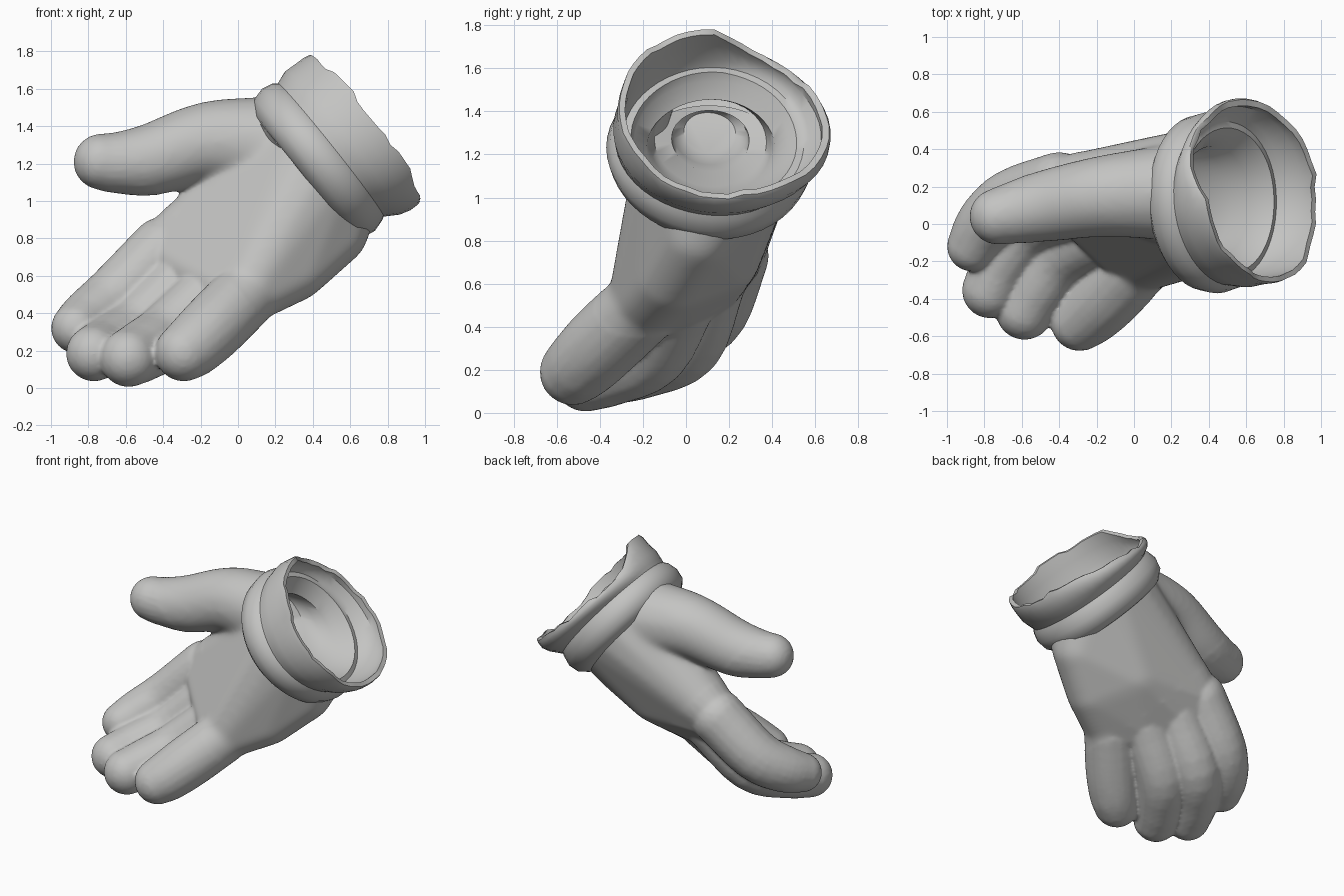
import bpy, bmesh, math, random
from mathutils import Vector

random.seed(4)
if "Cube" in bpy.data.objects:
    bpy.data.objects.remove(bpy.data.objects["Cube"], do_unlink=True)

# One grey fabric colour
grey = bpy.data.materials.new("grey_fabric")
grey.use_nodes = True
grey.diffuse_color = (0.55, 0.55, 0.54, 1)
grey.node_tree.nodes["Principled BSDF"].inputs["Base Color"].default_value = grey.diffuse_color

# Wrist frame: centre, axis out of the opening, and the two cross directions
centre = Vector((0.43, 0.12, 1.22))
axis = Vector((0.78, 0.04, 0.62)).normalized()
up = Vector((-0.62, 0, 0.78)).normalized()
side = up.cross(axis).normalized()
if side.y < 0:
    side = -side

ball = bmesh.new()
bmesh.ops.create_icosphere(ball, subdivisions=3, radius=1)
unit = [v.co.copy() for v in ball.verts]
ball.free()

shell = bmesh.new()


def add_hull(balls):
    """Add the convex wrap around a set of (x, y, z, radius) balls."""
    bm = bmesh.new()
    for x, y, z, r in balls:
        for p in unit:
            bm.verts.new(Vector((x, y, z)) + p * r)
    bmesh.ops.convex_hull(bm, input=bm.verts[:])
    bmesh.ops.delete(bm, geom=[v for v in bm.verts if not v.link_faces], context='VERTS')
    bmesh.ops.recalc_face_normals(bm, faces=bm.faces[:])
    me = bpy.data.meshes.new("hull")
    bm.to_mesh(me)
    bm.free()
    shell.from_mesh(me)
    bpy.data.meshes.remove(me)


def add_limb(balls, steps=4):
    """Add a rounded limb along a smooth curve through the balls."""
    p = [Vector(b) for b in balls]
    p = [p[0] * 2 - p[1]] + p + [p[-1] * 2 - p[-2]]
    path = []
    for a, b, c, d in zip(p, p[1:], p[2:], p[3:]):
        for i in range(steps):
            t = i / steps
            path.append((b * 2 + (c - a) * t + (a * 2 - b * 5 + c * 4 - d) * t ** 2
                         + (b * 3 - a - c * 3 + d) * t ** 3) / 2)
    path.append(p[-2])
    for a, b in zip(path, path[1:]):
        add_hull([a, b])


def make_object(name, bm):
    me = bpy.data.meshes.new(name)
    bm.to_mesh(me)
    bm.free()
    me.materials.append(grey)
    ob = bpy.data.objects.new(name, me)
    bpy.context.collection.objects.link(ob)
    bpy.ops.object.select_all(action='DESELECT')
    ob.select_set(True)
    bpy.context.view_layer.objects.active = ob
    return ob


# Fingers, root to tip: index, middle, ring, little
fingers = [
    [(-0.4, 0.2, 0.73, 0.185), (-0.65, 0.12, 0.485, 0.175), (-0.79, 0.0, 0.375, 0.16), (-0.865, -0.12, 0.32, 0.135)],
    [(-0.27, 0.1, 0.6, 0.175), (-0.53, 0.0, 0.33, 0.175), (-0.69, -0.19, 0.23, 0.16), (-0.77, -0.355, 0.185, 0.15)],
    [(-0.12, -0.03, 0.53, 0.175), (-0.37, -0.16, 0.29, 0.175), (-0.51, -0.34, 0.2, 0.165), (-0.585, -0.465, 0.16, 0.155)],
    [(0.03, -0.21, 0.49, 0.18), (-0.13, -0.38, 0.33, 0.18), (-0.23, -0.475, 0.235, 0.17), (-0.29, -0.525, 0.19, 0.155)],
]
for f in fingers:
    add_limb(f)

# Thumb
add_limb([(0.2, 0.17, 1.3, 0.26), (-0.15, 0.15, 1.315, 0.22),
          (-0.45, 0.1, 1.225, 0.195), (-0.64, 0.06, 1.205, 0.165), (-0.73, 0.04, 1.21, 0.15)])

# Palm: knuckles, heel, back, thumb web and wrist ring wrapped together
wrist = []
for i in range(16):
    a = math.tau * i / 16
    p = centre + axis * 0.1 + (up * math.cos(a) + side * math.sin(a)) * 0.34
    wrist.append((p.x, p.y + 0.04, p.z, 0.05))
knuckles = [(*f[0][:3], 0.16) for f in fingers]
add_hull(knuckles + wrist + [(0.3, -0.07, 0.64, 0.18), (0.51, 0.05, 0.84, 0.19),
                             (0.12, 0.15, 0.74, 0.2), (-0.11, 0.2, 0.98, 0.18)])

# Fuse into one soft skin, smoothing the palm more than the fingers
hand = make_object("glove_hand", shell)
fuse = hand.modifiers.new("fuse", 'REMESH')
fuse.mode = 'VOXEL'
fuse.voxel_size = 0.014
bpy.ops.object.modifier_apply(modifier="fuse")
palm = hand.vertex_groups.new(name="palm")
palm.add([v.index for v in hand.data.vertices if (v.co - centre).dot(axis) > -0.78], 1, 'REPLACE')
for name, group, rounds in (("soften_palm", "palm", 40), ("soften", "", 4)):
    soften = hand.modifiers.new(name, 'SMOOTH')
    soften.factor = 0.5
    soften.iterations = rounds
    soften.vertex_group = group
    bpy.ops.object.modifier_apply(modifier=name)

# Open the skin at the wrist
bm = bmesh.new()
bm.from_mesh(hand.data)
bmesh.ops.bisect_plane(bm, geom=bm.verts[:] + bm.edges[:] + bm.faces[:],
                       plane_co=centre - axis * 0.02, plane_no=axis, clear_outer=True)
bm.to_mesh(hand.data)
bm.free()
if not hand.data.materials:
    hand.data.materials.append(grey)
bpy.ops.object.shade_smooth()

# Cuff: (distance along axis, radius) for the roll, flared band and rim
outer = [(-0.13, 0.37), (-0.12, 0.42), (-0.07, 0.47), (0.0, 0.485), (0.06, 0.47), (0.085, 0.455),
         (0.11, 0.467), (0.16, 0.49), (0.22, 0.497), (0.27, 0.497), (0.295, 0.49)]
# Lining that steps inward and bends towards the thumb
lining = [(0.292, 0.46), (0.22, 0.46), (0.13, 0.44), (0.09, 0.42), (0.1, 0.385), (0.06, 0.36),
          (0.0, 0.3), (-0.06, 0.28), (-0.13, 0.26), (-0.16, 0.18), (-0.24, 0.17), (-0.29, 0.12)]
segments = 48
jag = [random.uniform(-0.015, 0.015) for _ in range(segments)]
bm = bmesh.new()
rings = []
for k, (t, r) in enumerate(outer + lining):
    bend = up * (-1.15 * t) if k >= len(outer) and t < 0 else Vector()
    flare = min(1, max(0, (t - 0.06) / 0.16))
    ring = []
    for i in range(segments):
        a = math.tau * i / segments - math.pi
        d = t
        if t > 0.08:  # the rim drops behind a notch at the top and rises at the front
            notch = min(1, max(0, (a - 0.08) / 0.25))
            dip = notch * max(0, math.cos(a - math.radians(58)))
            rise = max(0, math.cos(a + math.radians(85)))
            d = 0.08 + (t - 0.08) * (1 - 0.6 * dip + 0.25 * rise)
        if t > 0.29:
            d += jag[i]
        # The band flares most at the lower back
        wide = 1 + 0.1 * flare * math.cos(a - math.radians(120)) + 0.012 * math.sin(3 * a + 9 * t)
        ring.append(bm.verts.new(centre + bend + axis * d + (up * math.cos(a) + side * math.sin(a)) * r * wide))
    rings.append(ring)
for lower, upper in zip(rings, rings[1:]):
    for i in range(segments):
        j = (i + 1) % segments
        bm.faces.new((lower[i], lower[j], upper[j], upper[i]))
bm.faces.new(rings[-1])
bmesh.ops.recalc_face_normals(bm, faces=bm.faces[:])
# Outside of the roll must face away from the axis
bm.faces.ensure_lookup_table()
probe = bm.faces[3 * segments]
if probe.normal.dot(probe.calc_center_median() - centre) < 0:
    bmesh.ops.reverse_faces(bm, faces=bm.faces[:])
cuff = make_object("glove_cuff", bm)
bpy.ops.object.shade_smooth_by_angle(angle=math.radians(40))
